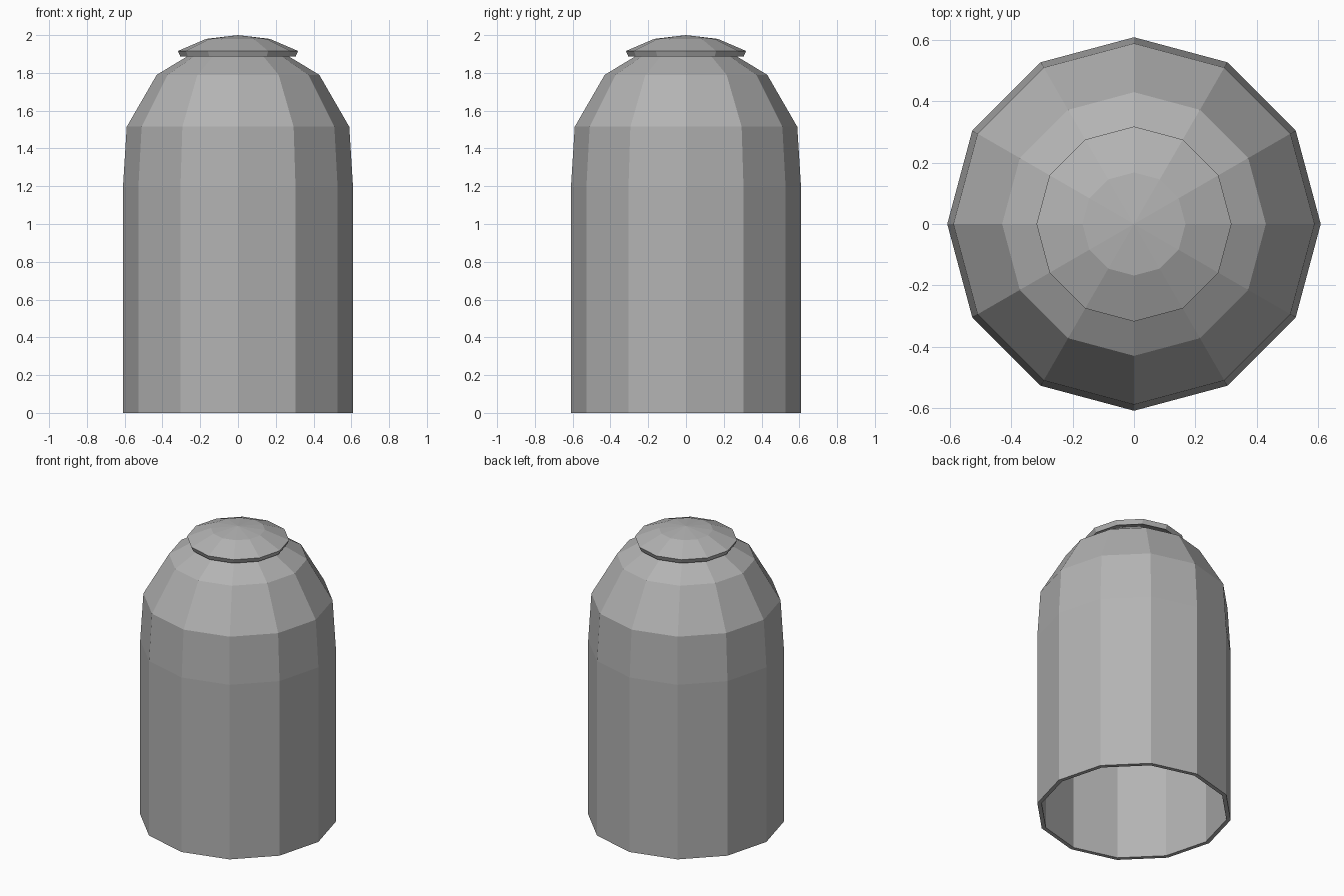
import bpy
from math import sin, cos, tau

if "Cube" in bpy.data.objects:
    bpy.data.objects.remove(bpy.data.objects["Cube"])

SIDES = 12

grey = bpy.data.materials.new("dark_grey")
grey.diffuse_color = (0.45, 0.45, 0.45, 1)
grey.use_nodes = True
grey.node_tree.nodes["Principled BSDF"].inputs["Base Color"].default_value = grey.diffuse_color


def lathe_shell(name, profile, thickness):
    """Spin a (radius, z) profile, bottom to top, into a thin-walled faceted shell."""
    verts, faces = [], []
    for r, z in profile:
        verts += [(r * cos(tau * k / SIDES), r * sin(tau * k / SIDES), z)
                  for k in range(SIDES)] if r > 0 else [(0, 0, z)]
    for i in range(len(profile) - 1):
        a, b = i * SIDES, (i + 1) * SIDES
        for k in range(SIDES):
            n = (k + 1) % SIDES
            if profile[i + 1][0] > 0:
                faces.append((a + k, a + n, b + n, b + k))
            else:
                faces.append((a + k, a + n, b))
    mesh = bpy.data.meshes.new(name)
    mesh.from_pydata(verts, [], faces)
    mesh.materials.append(grey)
    obj = bpy.data.objects.new(name, mesh)
    bpy.context.collection.objects.link(obj)
    wall = obj.modifiers.new("wall", "SOLIDIFY")
    wall.thickness = thickness
    wall.offset = -1
    wall.use_even_offset = True
    return obj


# Hollow body: straight wall, domed shoulder, opening hidden under the cap
lathe_shell("body_shell", [(0.609, 0), (0.609, 1.195), (0.589, 1.515),
                           (0.43, 1.79), (0.157, 1.955)], 0.026)

# Shallow overhanging cap
lathe_shell("top_cap", [(0.318, 1.916), (0.168, 1.98), (0, 2.0)], 0.032)
